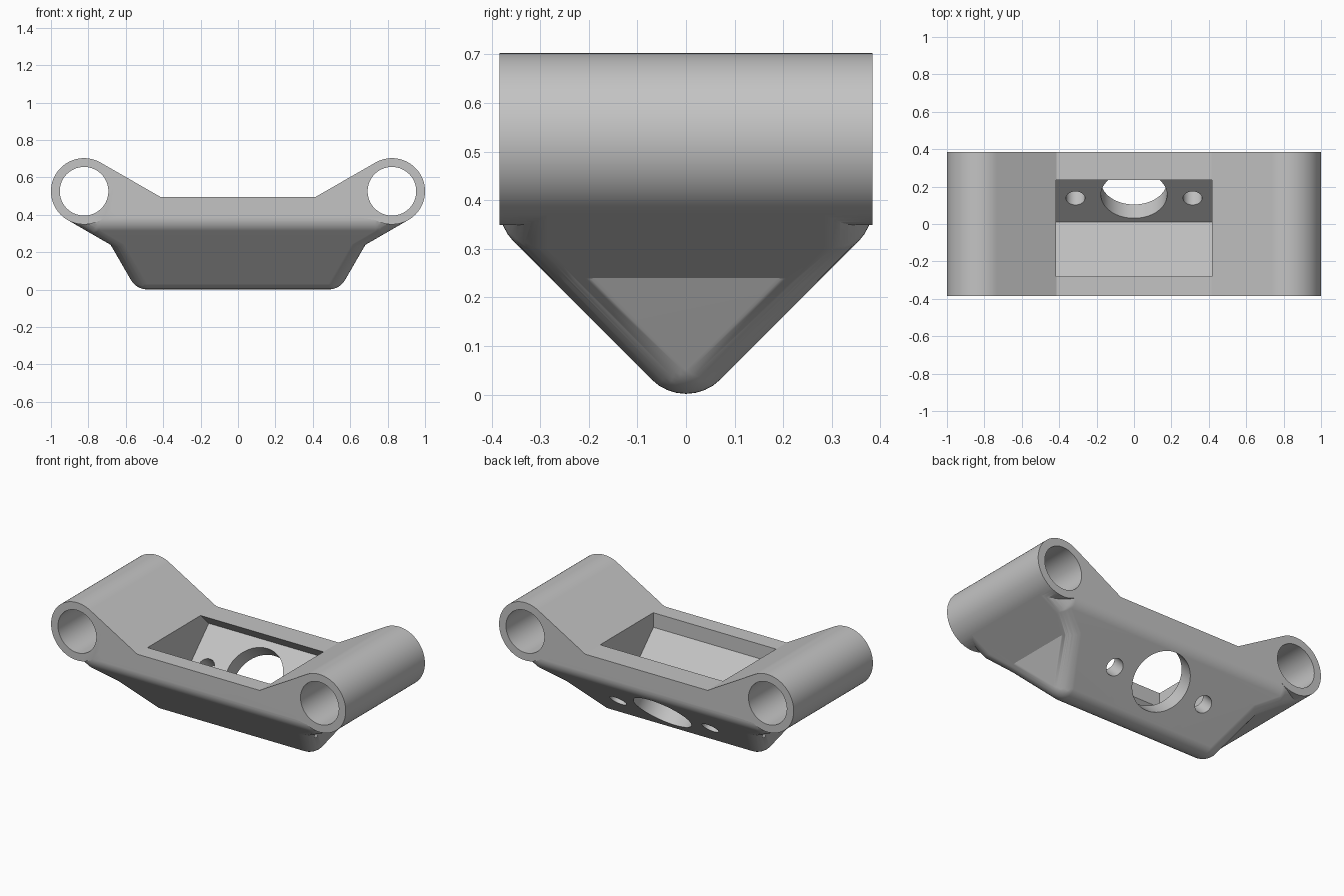
import bpy, bmesh, math
from mathutils import Vector, Matrix

cube = bpy.data.objects.get("Cube")
if cube:
    bpy.data.objects.remove(cube, do_unlink=True)

HALF_Y = 0.384              # half depth
FILLET = 0.1                # edge rounding radius
TUBE_X, TUBE_Z, TUBE_R, BORE_R = 0.823, 0.526, 0.177, 0.13
DECK_X, DECK_Z = 0.415, 0.496
V_DROP = 0.04               # underside planes: |y| = z + V_DROP

grey = bpy.data.materials.new("light grey")
grey.use_nodes = True
grey.diffuse_color = (0.55, 0.55, 0.55, 1)
grey.node_tree.nodes["Principled BSDF"].inputs["Base Color"].default_value = (0.55, 0.55, 0.55, 1)


def make_object(name, bm):
    bmesh.ops.recalc_face_normals(bm, faces=bm.faces)
    mesh = bpy.data.meshes.new(name)
    bm.to_mesh(mesh)
    bm.free()
    mesh.materials.append(grey)
    obj = bpy.data.objects.new(name, mesh)
    bpy.context.collection.objects.link(obj)
    return obj


def prism(name, points, direction):
    """Solid between a closed outline and its copy moved along direction."""
    bm = bmesh.new()
    face = bm.faces.new([bm.verts.new(p) for p in points])
    extruded = bmesh.ops.extrude_face_region(bm, geom=[face])["geom"]
    verts = [g for g in extruded if isinstance(g, bmesh.types.BMVert)]
    bmesh.ops.translate(bm, verts=verts, vec=direction)
    return make_object(name, bm)


def cylinder(name, centre, axis, radius, length, sides=96):
    bm = bmesh.new()
    turn = Vector((0, 0, 1)).rotation_difference(Vector(axis)).to_matrix().to_4x4()
    bmesh.ops.create_cone(bm, cap_ends=True, segments=sides, radius1=radius, radius2=radius,
                          depth=length, matrix=Matrix.Translation(centre) @ turn)
    return make_object(name, bm)


def rounded_hull(name, centres):
    """Convex solid with every edge rounded by a ball of the fillet radius."""
    bm = bmesh.new()
    turn = Matrix.Rotation(math.pi / 2, 4, 'Y')
    for c in centres:
        bmesh.ops.create_uvsphere(bm, u_segments=32, v_segments=24, radius=FILLET,
                                  matrix=Matrix.Translation(c) @ turn)
    hull = bmesh.ops.convex_hull(bm, input=bm.verts)
    unused = {g for g in hull["geom_interior"] + hull["geom_unused"]
              if isinstance(g, bmesh.types.BMVert)}
    bmesh.ops.delete(bm, geom=list(unused), context='VERTS')
    bmesh.ops.dissolve_limit(bm, angle_limit=0.002, verts=bm.verts, edges=bm.edges)
    return make_object(name, bm)


def combine(target, tool, operation):
    mod = target.modifiers.new(operation, 'BOOLEAN')
    mod.operation, mod.object, mod.solver = operation, tool, 'EXACT'
    bpy.context.view_layer.objects.active = target
    bpy.ops.object.modifier_apply(modifier=mod.name)
    bpy.data.objects.remove(tool, do_unlink=True)


# Heights of the ball centres: underside ridge, shoulder and above the top
inner_y = HALF_Y - FILLET
ridge = FILLET * math.sqrt(2) - V_DROP
shoulder = inner_y + ridge
top = 1.0


def end_x(z):
    """Ball centre along the steep end face of the middle block."""
    return 0.68 + (z - 0.238) / math.tan(math.radians(60)) - FILLET / math.sin(math.radians(60))


def arm_x(z):
    """Ball centre along the underside of an arm, tangent to its tube."""
    a = math.radians(30)
    foot_x = TUBE_X + TUBE_R * math.sin(a)
    foot_z = TUBE_Z - TUBE_R * math.cos(a)
    return foot_x + (z - FILLET / math.cos(a) - foot_z) / math.tan(a)


# Middle block with a rounded V underside
centres = []
for s in (-1, 1):
    centres.append((s * end_x(ridge), 0, ridge))
    for y in (-inner_y, inner_y):
        centres += [(s * end_x(z), y, z) for z in (shoulder, top)]
bracket = rounded_hull("bracket", centres)

# Arms reaching out to the tubes
for s in (-1, 1):
    start = arm_x(ridge)
    centres = [(s * start, 0, ridge)]
    for y in (-inner_y, inner_y):
        centres += [(s * x, y, z) for x, z in ((arm_x(shoulder), shoulder), (arm_x(top), top),
                                               (start, shoulder), (start, top))]
    combine(bracket, rounded_hull("arm", centres), 'UNION')

# Trim to the dished top outline
a = math.radians(30)
dx, dz = TUBE_R * math.sin(a), TUBE_R * math.cos(a)
half = [(DECK_X, DECK_Z), (TUBE_X - dx, TUBE_Z + dz), (TUBE_X, TUBE_Z),
        (TUBE_X + dx, TUBE_Z - dz), (TUBE_X + dx, -0.2)]
outline = half + [(-x, z) for x, z in reversed(half)]
combine(bracket, prism("trim", [(x, -0.6, z) for x, z in outline], (0, 1.2, 0)), 'INTERSECT')

# End tubes and their bores
for s in (-1, 1):
    place = (s * TUBE_X, 0, TUBE_Z)
    combine(bracket, cylinder("tube", place, (0, 1, 0), TUBE_R, 2 * HALF_Y), 'UNION')
for s in (-1, 1):
    place = (s * TUBE_X, 0, TUBE_Z)
    combine(bracket, cylinder("bore", place, (0, 1, 0), BORE_R, 1.2), 'DIFFERENCE')

# Slanted pocket, undercut at the back
pocket = [(-0.28, 0.6), (-0.28, 0.407), (0.01, 0.117), (0.312, 0.419),
          (0.235, DECK_Z), (0.235, 0.6)]
combine(bracket, prism("pocket", [(-0.417, y, z) for y, z in pocket], (0.834, 0, 0)), 'DIFFERENCE')

# Round holes through the slanted back wall
for x, y, radius in ((0, 0.156, 0.177), (-0.313, 0.138, 0.051), (0.313, 0.138, 0.051)):
    place = Vector((x, y, y + 0.107)) + Vector((0, 0.07, -0.07))
    combine(bracket, cylinder("hole", place, (0, 1, -1), radius, 0.22, 64), 'DIFFERENCE')

# Clean up and smooth the rounded surfaces
bm = bmesh.new()
bm.from_mesh(bracket.data)
bmesh.ops.remove_doubles(bm, verts=bm.verts, dist=0.0002)
bmesh.ops.dissolve_limit(bm, angle_limit=0.005, verts=bm.verts, edges=bm.edges)
bm.to_mesh(bracket.data)
bm.free()
bracket.data.materials.clear()
bracket.data.materials.append(grey)
for poly in bracket.data.polygons:
    poly.material_index = 0
bpy.ops.object.select_all(action='DESELECT')
bracket.select_set(True)
bpy.context.view_layer.objects.active = bracket
bpy.ops.object.shade_smooth_by_angle(angle=math.radians(25))
weighted = bracket.modifiers.new("even shading", 'WEIGHTED_NORMAL')
weighted.keep_sharp = True
